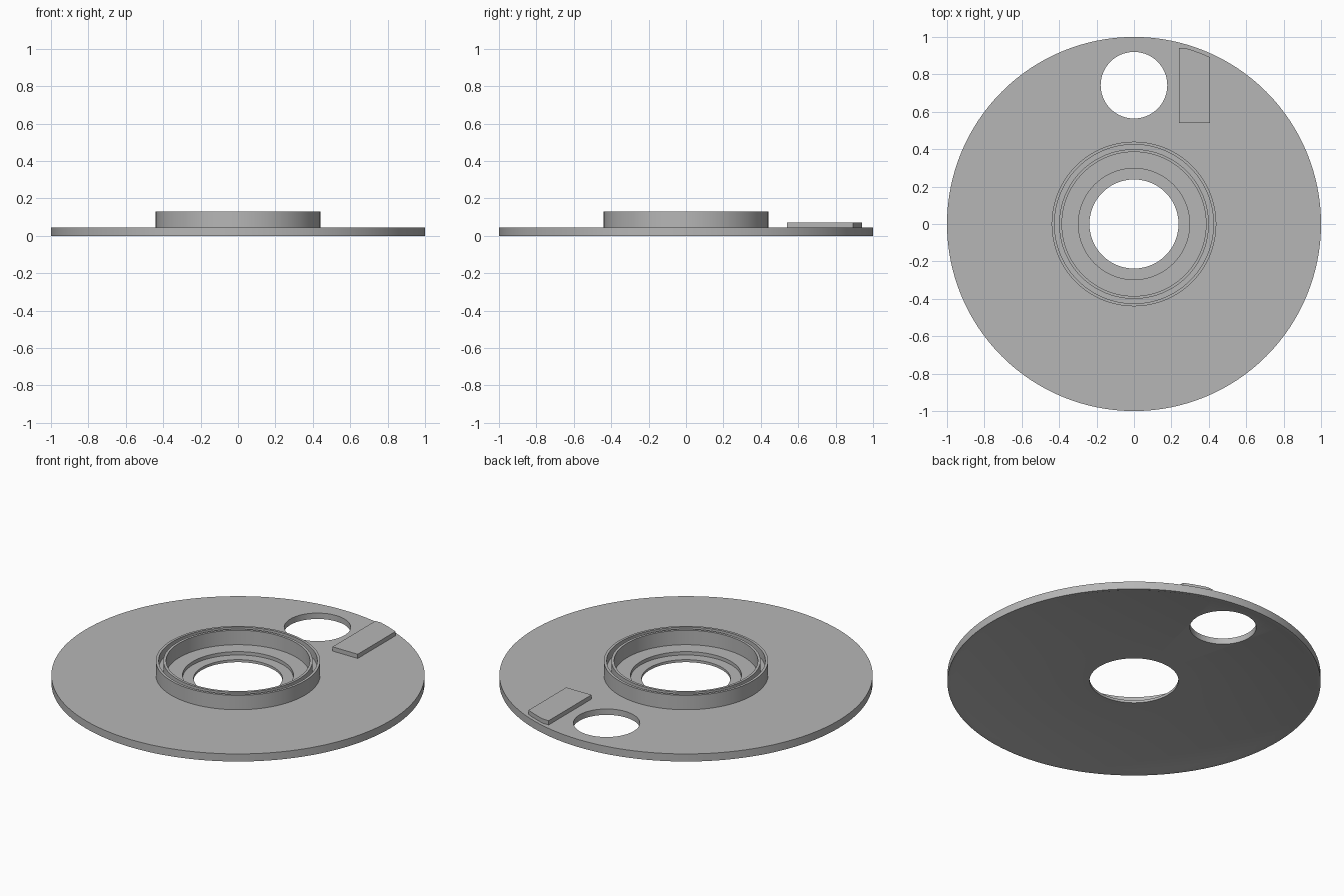
import bpy, bmesh, math

cube = bpy.data.objects.get("Cube")
if cube:
    bpy.data.objects.remove(cube, do_unlink=True)

SEGMENTS = 128

grey = bpy.data.materials.new("plain_grey")
grey.use_nodes = True
color = (0.47, 0.47, 0.47, 1)
grey.diffuse_color = color
grey.node_tree.nodes["Principled BSDF"].inputs["Base Color"].default_value = color


def add_object(name, bm):
    bmesh.ops.recalc_face_normals(bm, faces=bm.faces[:])
    mesh = bpy.data.meshes.new(name)
    bm.to_mesh(mesh)
    bm.free()
    mesh.materials.append(grey)
    obj = bpy.data.objects.new(name, mesh)
    bpy.context.collection.objects.link(obj)
    return obj


def lathe(name, profile):
    """Revolve a closed (radius, height) outline around z."""
    bm = bmesh.new()
    verts = [bm.verts.new((r, 0, z)) for r, z in profile]
    edges = [bm.edges.new((a, b)) for a, b in zip(verts, verts[1:] + verts[:1])]
    bmesh.ops.spin(bm, geom=verts + edges, cent=(0, 0, 0), axis=(0, 0, 1),
                   angle=math.tau, steps=SEGMENTS)
    bmesh.ops.remove_doubles(bm, verts=bm.verts[:], dist=1e-5)
    return add_object(name, bm)


def prism(name, outline, bottom, top):
    """Extrude a flat (x, y) outline upward."""
    bm = bmesh.new()
    face = bm.faces.new([bm.verts.new((x, y, bottom)) for x, y in outline])
    result = bmesh.ops.extrude_face_region(bm, geom=[face])
    moved = [v for v in result["geom"] if isinstance(v, bmesh.types.BMVert)]
    bmesh.ops.translate(bm, verts=moved, vec=(0, 0, top - bottom))
    return add_object(name, bm)


def smooth(obj):
    bpy.ops.object.select_all(action='DESELECT')
    obj.select_set(True)
    bpy.context.view_layer.objects.active = obj
    bpy.ops.object.shade_smooth_by_angle(angle=math.radians(25))


# Disc with raised hub, hub groove, stepped bore and recessed underside
disc = lathe("disc_with_hub", [
    (1.0, 0), (1.0, 0.045),                                   # outer rim
    (0.44, 0.045), (0.44, 0.13), (0.425, 0.13),               # outer hub wall
    (0.425, 0.08), (0.40, 0.08), (0.40, 0.13), (0.385, 0.13), # hub groove
    (0.385, 0.045), (0.297, 0.045), (0.297, 0.025),           # stepped bore
    (0.238, 0.025), (0.238, 0.01),
    (0.955, 0.01), (0.983, 0)])                               # underside lip

# Round hole near the back edge
cutter = prism("hole_cutter", [
    (0.178 * math.cos(math.tau * i / 64), 0.742 + 0.178 * math.sin(math.tau * i / 64))
    for i in range(64)], -0.1, 0.2)
cutter.hide_render = True
cut = disc.modifiers.new("round_hole", 'BOOLEAN')
cut.operation = 'DIFFERENCE'
cut.solver = 'EXACT'
cut.object = cutter
bpy.context.view_layer.objects.active = disc
disc.select_set(True)
bpy.ops.object.modifier_apply(modifier=cut.name)
bpy.data.objects.remove(cutter, do_unlink=True)
smooth(disc)

# Raised pad whose outer corner follows the rim
arc = [(x, math.sqrt(0.98 ** 2 - x * x))
       for x in (0.405 - 0.128 * i / 8 for i in range(9))]
pad = prism("raised_pad", [(0.24, 0.54), (0.405, 0.54)] + arc + [(0.24, 0.94)], 0.04, 0.07)
smooth(pad)
